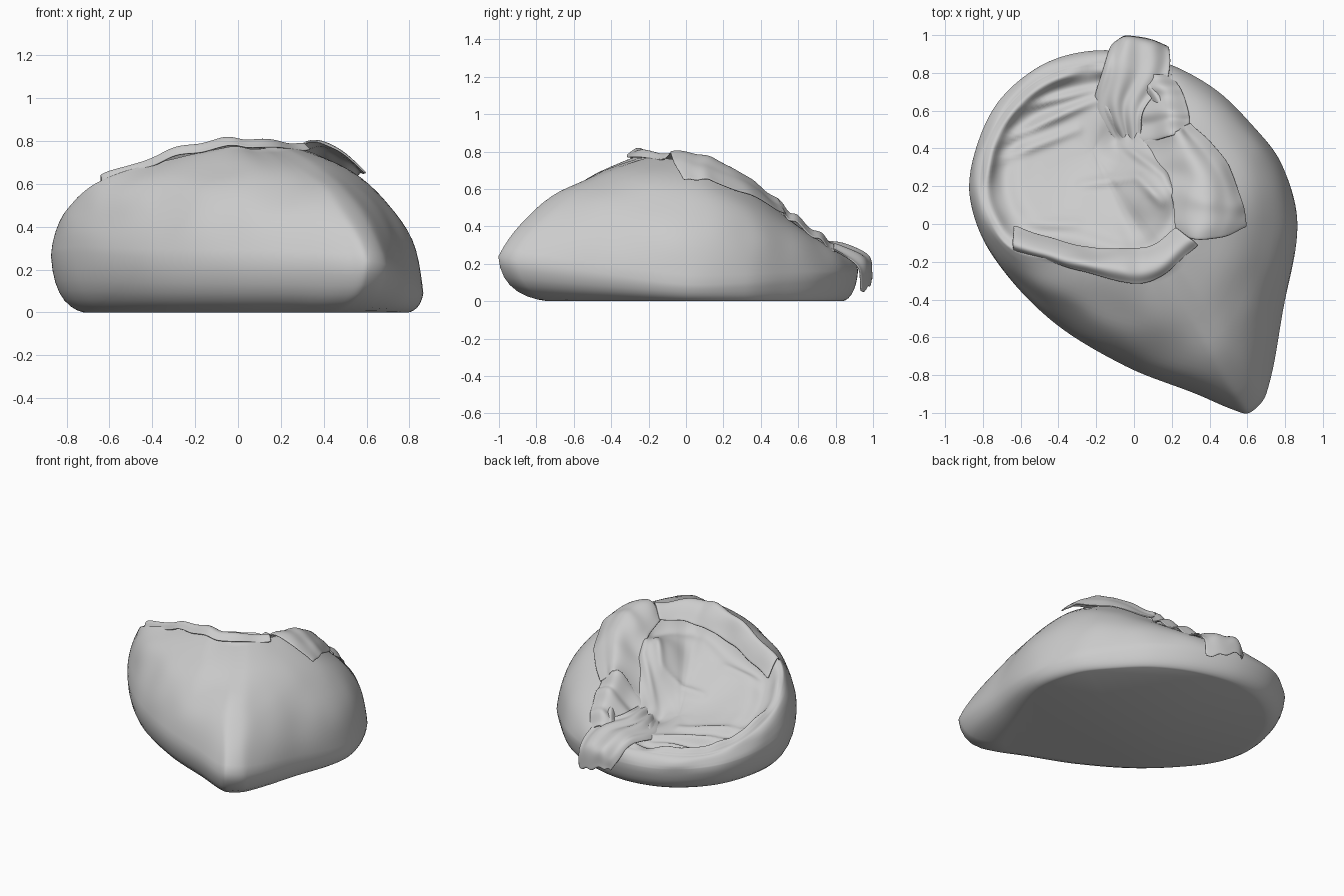
import bpy, math
from mathutils import Vector, noise

if "Cube" in bpy.data.objects:
    bpy.data.objects.remove(bpy.data.objects["Cube"])

# widest outline of the sack, anticlockwise from the front corner
OUTLINE = [(.61, -1, .24), (.70, -.9, .22), (.79, -.45, .15), (.865, 0, .09), (.78, .32, .10), (.62, .53, .12),
           (.42, .72, .14), (.15, .86, .15), (-.15, .92, .16), (-.45, .86, .17), (-.70, .67, .19), (-.83, .42, .22),
           (-.87, .15, .27), (-.76, -.15, .28), (-.45, -.5, .26), (-.05, -.75, .25), (.33, -.9, .24), (.53, -.985, .23)]
# rim of the opening, matching points
RIM = [(.16, -.24, .76), (.22, -.19, .77), (.30, -.09, .76), (.36, .08, .73), (.35, .25, .65), (.28, .42, .54),
       (.20, .60, .40), (.08, .78, .28), (-.13, .85, .25), (-.43, .80, .25), (-.66, .63, .26), (-.79, .38, .35),
       (-.80, .10, .47), (-.65, -.13, .61), (-.32, -.21, .71), (-.05, -.27, .77), (.07, -.27, .76), (.12, -.26, .76)]
# how far each side profile leans inwards
LEAN = [.52, .42, .12, .04, .06, .10, .15, .15, .1, .1, .1, .1, .1, .1, .15, .2, .35, .47]
# creases in the hollow: start, end, height
FOLDS = [(-.74, .33, -.30, .50, .025), (-.70, .44, -.20, .66, .035), (-.58, .62, -.18, .72, .035),
         (-.28, .21, .02, .25, .025), (.02, .25, .14, .12, .025), (.30, 0, .16, .26, .03), (.16, .26, -.06, .42, .03),
         (-.70, -.06, -.35, -.14, .03), (-.62, .0, -.30, .0, .015), (-.05, .45, -.18, .7, .03)]
BOWL = Vector((-.22, .39, .32))
STEPS = 10


def make(name, verts, faces, thick=0, sub=0):
    me = bpy.data.meshes.new(name)
    me.from_pydata([tuple(v) for v in verts], [], faces)
    ob = bpy.data.objects.new(name, me)
    bpy.context.collection.objects.link(ob)
    me.polygons.foreach_set("use_smooth", [True] * len(me.polygons))
    if thick:
        m = ob.modifiers.new("cloth", 'SOLIDIFY')
        m.thickness = thick
        m.offset = 0
    if sub:
        m = ob.modifiers.new("smooth", 'SUBSURF')
        m.levels = m.render_levels = sub
    return ob


def loop(pts):
    """Smooth closed curve through pts, spaced by the outline's chord lengths."""
    n = len(pts)
    P = [Vector(p) for p in pts]
    O = [Vector(p) for p in OUTLINE]
    L = [(O[(i + 1) % n] - O[i]).length for i in range(n)]
    M = [(P[(i + 1) % n] - P[i - 1]) / (L[i] + L[i - 1]) for i in range(n)]
    out = []
    for i in range(n):
        j = (i + 1) % n
        for k in range(STEPS):
            t = k / STEPS
            a, b = 2*t**3 - 3*t*t + 1, t**3 - 2*t*t + t
            c, d = -2*t**3 + 3*t*t, t**3 - t*t
            out.append(P[i]*a + M[i]*L[i]*b + P[j]*c + M[j]*L[i]*d)
    return out


def soften(ring, times):
    for _ in range(times):
        n = len(ring)
        ring = [ring[i]*.5 + (ring[i-1] + ring[(i+1) % n])*.25 for i in range(n)]
    return ring


def bump(x, y, cx, cy, w):
    return math.exp(-((x - cx)**2 + (y - cy)**2) / w**2)


def fold_height(x, y):
    # broad swell on the right and the pit where the cloth gathers
    h = .11*bump(x, y, .08, .17, .15) - .06*bump(x, y, -.08, .43, .09)
    p = Vector((x, y))
    for x1, y1, x2, y2, a in FOLDS:
        s, e = Vector((x1, y1)), Vector((x2, y2)) - Vector((x1, y1))
        t = min(1, max(0, (p - s).dot(e) / e.length_squared))
        h += a * math.sin(math.pi*(.15 + .7*t)) * math.exp(-((p - s - e*t).length / .028)**2)
    return h


def strip(rings, closed=True):
    n = len(rings[0])
    m = n if closed else n - 1
    return [(r*n + i, r*n + (i+1) % n, (r+1)*n + (i+1) % n, (r+1)*n + i)
            for r in range(len(rings) - 1) for i in range(m)]


outer, rim = loop(OUTLINE), loop(RIM)
lean = soften([v.x for v in loop([(f, 0, 0) for f in LEAN])], 20)
N = len(outer)

# sack body: flat base, bulging sides, rolled rim, hollow opening
rings = []
mid = Vector((-.03, .02, 0))
for t in (0, .12, .25, .4, .55, .7, .85):
    ring = []
    for o in outer:
        f = .86 + .06*(o.x + o.y)/max(.6, o.length) - .1*min(1, max(0, -o.y))
        b = mid + (Vector((o.x, o.y, 0)) - mid)*f
        c = Vector((o.x*.985, o.y*.985, o.z*.12))
        ring.append(b*(1 - t)**2 + c*2*t*(1 - t) + o*t*t)
    rings.append(ring)
for k in range(19):
    t = k / 18
    w = math.sin(math.pi*t)
    line, bulge = [], []
    for o, r, f in zip(outer, rim, lean):
        c = o.lerp(r, f)
        c.z = o.z + (r.z - o.z)*(.74 + .15*f)
        c1 = o.lerp(c, 2/3)
        c1.x, c1.y = o.x + (c1.x - o.x)*.55, o.y + (c1.y - o.y)*.55
        c2 = r.lerp(c, 2/3)
        line.append(o.lerp(r, t))
        bulge.append(o*(1-t)**3 + c1*3*t*(1-t)**2 + c2*3*t*t*(1-t) + r*t**3 - line[-1])
    ring = [a + b for a, b in zip(line, soften(bulge, 60))]
    rings.append([p + noise.noise_vector(p*4)*.016*w for p in soften(ring, int(12*w))])
for k in range(1, 44):
    s = (k / 44)**1.25
    ring = []
    for r in rim:
        p = r.lerp(BOWL, s)
        dist = s*(r - BOWL).xy.length
        p.z = r.z + (BOWL.z - r.z)*(1 - (1 - s)**1.15) - .02*math.sin(math.pi*s)
        roll = .035 + .035*noise.noise(r*6)
        p.z += roll*math.exp(-((dist - .04)/.03)**2) - .035*math.exp(-((dist - .13)/.06)**2)
        p.z += fold_height(p.x, p.y)*min(1, dist*8) + noise.noise(p*6)*.012*(1 - s)*min(1, dist*12)
        ring.append(p)
    rings.append(ring)
verts = [v for r in rings for v in r]
faces = strip(rings)
faces.append(tuple(reversed(range(N))))
verts.append(BOWL + Vector((0, 0, fold_height(BOWL.x, BOWL.y))))
top = (len(rings) - 1)*N
faces += [(top + i, top + (i+1) % N, len(verts) - 1) for i in range(N)]
make("sack_body", verts, faces)


def cloth(name, rows, wrinkle):
    """Draped patch from a small grid of points, refined and rumpled."""
    def refine(line, k=8):
        P = [Vector(p) for p in line]
        P = [P[0]*2 - P[1]] + P + [P[-1]*2 - P[-2]]
        out = []
        for i in range(1, len(P) - 2):
            for s in range(k):
                t = s / k
                out.append(.5*(2*P[i] + (P[i+1] - P[i-1])*t + (2*P[i-1] - 5*P[i] + 4*P[i+1] - P[i+2])*t*t
                               + (3*P[i] - P[i-1] - 3*P[i+1] + P[i+2])*t**3))
        return out + [P[-2]]
    cols = [refine(c) for c in zip(*[refine(r) for r in rows])]
    grid = [[p + Vector((0, 0, wrinkle*math.sin(i*.8 + 2*noise.noise(p*4)))) + noise.noise_vector(p*7)*.01
             for p in c] for i, c in enumerate(cols)]
    return make(name, [p for c in grid for p in c], strip(grid, False), .01, 1)


# flap folded over the right side of the opening
cloth("side_flap", [
    [(.22, -.04, .70), (.20, .13, .66), (.12, .29, .52), (-.04, .42, .28)],
    [(.33, -.08, .795), (.36, .09, .78), (.33, .27, .69), (.20, .48, .53)],
    [(.46, -.07, .76), (.50, .10, .725), (.43, .30, .64), (.26, .52, .50)],
    [(.595, -.02, .64), (.57, .12, .65), (.48, .34, .565), (.30, .54, .47)]], .006)

# crumpled cloth linking the side flap to the tail
cloth("gathered_cloth", [
    [(-.08, .41, .25), (-.05, .55, .24), (-.03, .68, .23), (-.03, .80, .22)],
    [(.08, .43, .41), (.09, .56, .36), (.08, .69, .31), (.06, .80, .28)],
    [(.19, .46, .545), (.19, .58, .455), (.16, .70, .37), (.12, .80, .30)],
    [(.30, .50, .50), (.29, .58, .425), (.25, .70, .34), (.20, .80, .26)]], .012)

# gathered tail of cloth hanging over the back edge
cloth("back_tail", [
    [(-.10, .43, .25), (-.06, .42, .28), (-.02, .42, .31), (.03, .43, .35)],
    [(-.22, .58, .24), (-.12, .62, .31), (-.03, .62, .32), (.05, .60, .34)],
    [(-.16, .82, .26), (-.08, .84, .30), (.05, .83, .29), (.18, .77, .29)],
    [(-.12, .94, .17), (-.05, .975, .23), (.06, .96, .23), (.19, .91, .19)],
    [(-.09, .97, .11), (-.04, 1.0, .12), (.07, .98, .08), (.18, .93, .05)]], .008)

# crescent lip turned over the front edge
cloth("front_lip", [
    [(-.64, .0, .53), (-.36, -.10, .61), (-.13, -.13, .67), (.08, -.12, .70), (.22, -.02, .71)],
    [(-.64, -.10, .635), (-.36, -.18, .735), (-.10, -.23, .80), (.10, -.23, .80), (.30, -.07, .785)],
    [(-.64, -.145, .60), (-.34, -.23, .71), (-.06, -.305, .775), (.13, -.285, .77), (.34, -.11, .76)]], .004)
